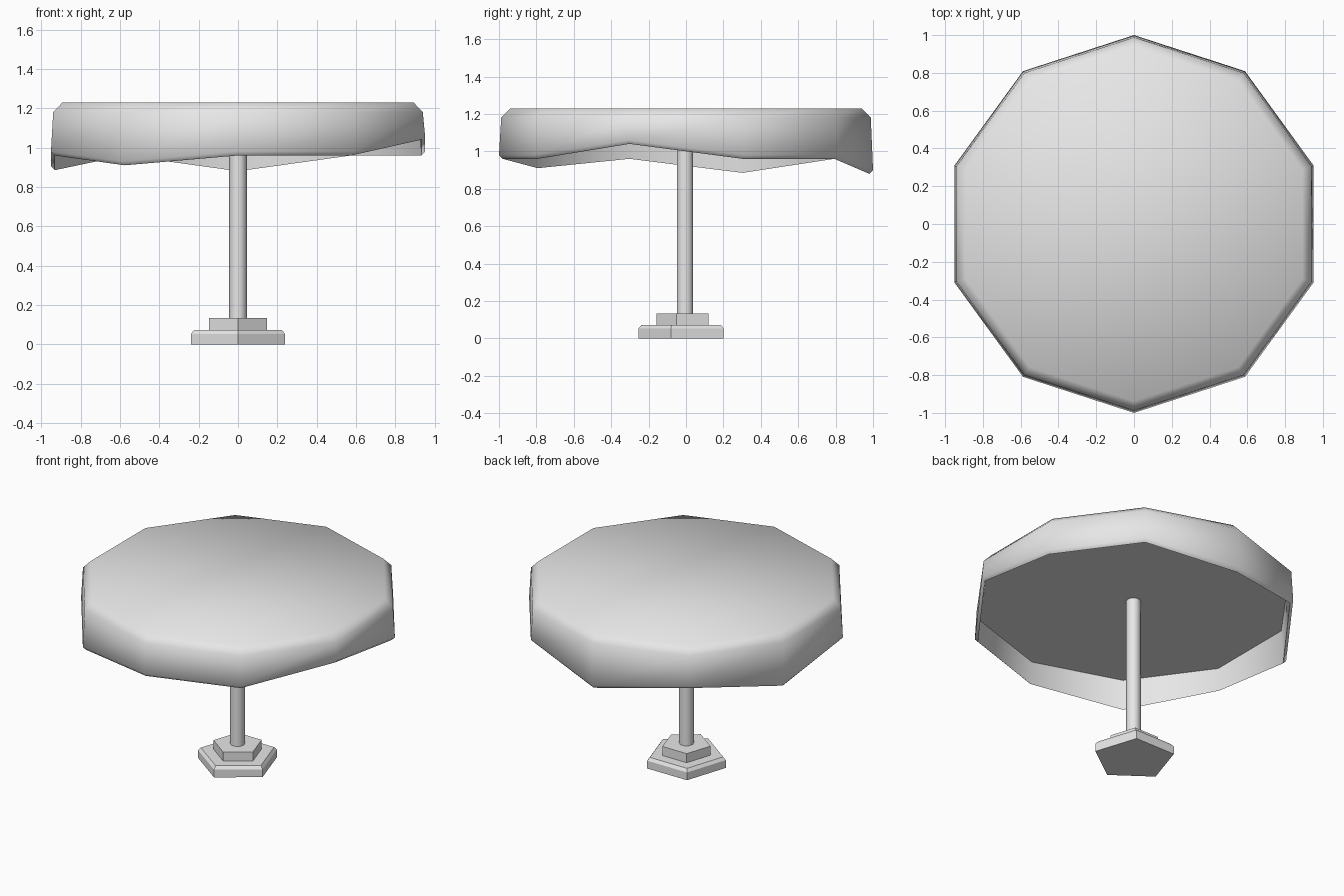
import bpy
import bmesh
from math import cos, sin, pi, radians

cube = bpy.data.objects.get("Cube")
if cube:
    bpy.data.objects.remove(cube, do_unlink=True)

# One plain grey for every part
grey = bpy.data.materials.new("plain_grey")
grey.use_nodes = True
grey.diffuse_color = (0.8, 0.8, 0.8, 1)
grey.node_tree.nodes["Principled BSDF"].inputs["Base Color"].default_value = (0.8, 0.8, 0.8, 1)


def lathe(name, sides, start, profile, smooth=None, y=0.0):
    """Stack rings of (radius, height); a height may be a list with one value per corner."""
    bm = bmesh.new()
    rings = []
    for radius, height in profile:
        ring = []
        for i in range(sides):
            a = start + 2 * pi * i / sides
            z = height[i] if isinstance(height, list) else height
            ring.append(bm.verts.new((radius * cos(a), y + radius * sin(a), z)))
        rings.append(ring)
    for low, high in zip(rings, rings[1:]):
        for i in range(sides):
            j = (i + 1) % sides
            bm.faces.new((low[i], low[j], high[j], high[i]))
    bm.faces.new(rings[0][::-1])
    bm.faces.new(rings[-1])
    bmesh.ops.recalc_face_normals(bm, faces=bm.faces)
    mesh = bpy.data.meshes.new(name)
    bm.to_mesh(mesh)
    bm.free()
    mesh.materials.append(grey)
    obj = bpy.data.objects.new(name, mesh)
    bpy.context.collection.objects.link(obj)
    if smooth:
        bpy.ops.object.select_all(action="DESELECT")
        obj.select_set(True)
        bpy.context.view_layer.objects.active = obj
        bpy.ops.object.shade_smooth_by_angle(angle=radians(smooth))
    return obj


# Draped tablecloth with an uneven hem, hollow below the table top
hem = [0.88, 0.96, 0.885, 0.96, 0.91, 0.96, 0.96, 1.04, 0.96, 0.96]
hem_outer = [z + 0.02 for z in hem]
lathe("tablecloth", 10, pi / 2, [
    (0.968, 1.11), (0.98, hem), (1.0, hem_outer), (0.988, 1.18), (0.938, 1.23),
], smooth=50)

# Central pole
lathe("pole", 10, 0, [(0.045, 0.12), (0.045, 1.12)], smooth=50, y=-0.005)

# Two-step five-sided foot
lathe("base_plate", 5, -pi / 2, [(0.252, 0), (0.252, 0.052), (0.235, 0.072)], y=-0.003)
lathe("base_step", 5, -pi / 2, [(0.154, 0.065), (0.154, 0.133)], y=-0.003)
